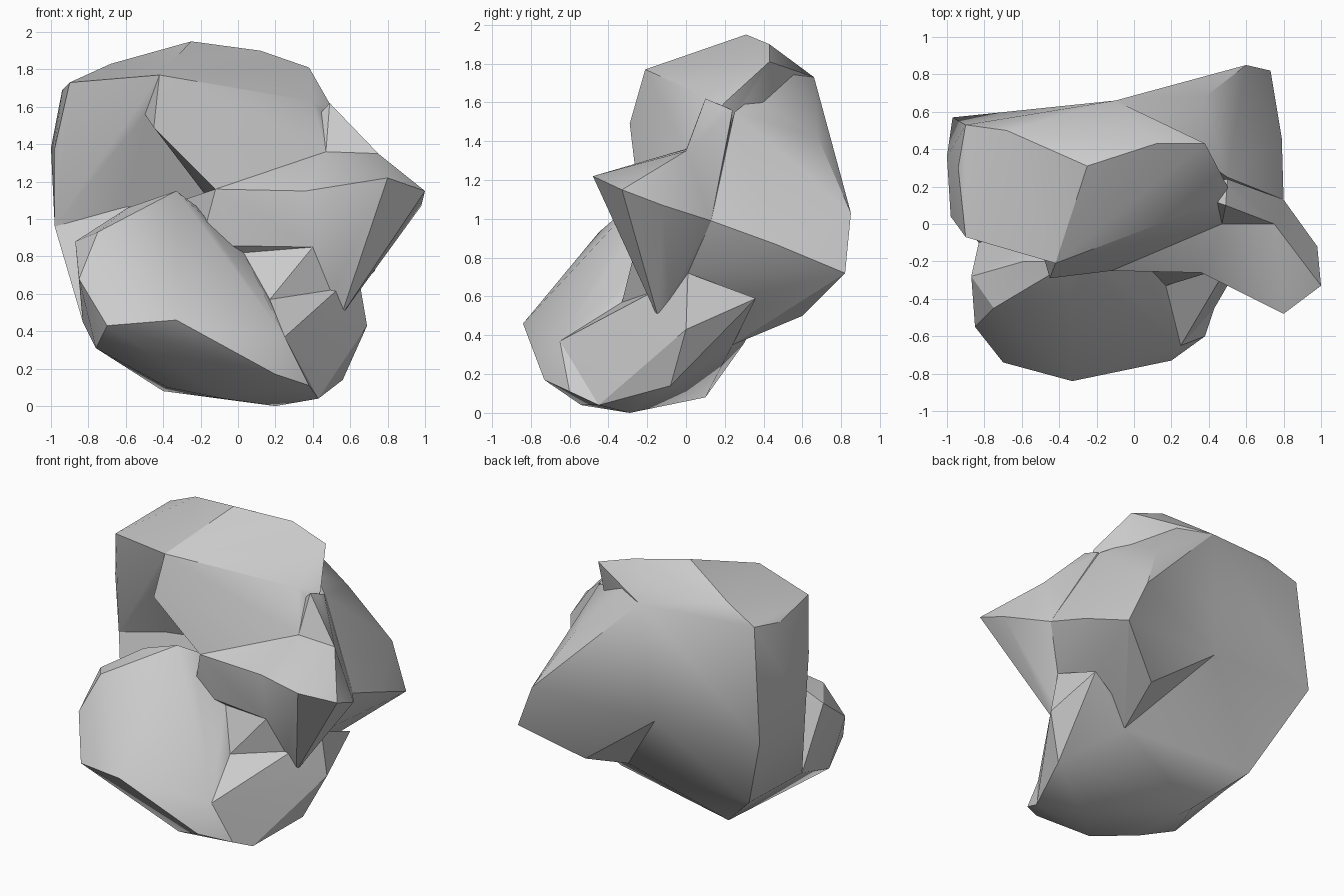
import bpy
import bmesh
from math import radians

# Remove the default object
default = bpy.data.objects.get("Cube")
if default:
    bpy.data.objects.remove(default, do_unlink=True)

# One plain stone colour
stone = bpy.data.materials.new("stone_grey")
stone.use_nodes = True
stone_colour = (0.6, 0.6, 0.6, 1)
stone.diffuse_color = stone_colour
stone.node_tree.nodes["Principled BSDF"].inputs["Base Color"].default_value = stone_colour


def faceted_lump(name, corners):
    """Create a chiselled convex lump of stone around its corner points."""
    mesh = bpy.data.meshes.new(name)
    lump = bpy.data.objects.new(name, mesh)
    bpy.context.scene.collection.objects.link(lump)
    bm = bmesh.new()
    for corner in corners:
        bm.verts.new(corner)
    hull = bmesh.ops.convex_hull(bm, input=bm.verts[:])
    loose = {v for v in hull["geom_interior"] + hull["geom_unused"]
             if isinstance(v, bmesh.types.BMVert)}
    bmesh.ops.delete(bm, geom=list(loose), context="VERTS")
    bmesh.ops.recalc_face_normals(bm, faces=bm.faces[:])
    bm.to_mesh(mesh)
    bm.free()
    mesh.materials.append(stone)
    return lump


def fuse(base, additions):
    """Merge overlapping lumps into the base and discard the separate pieces."""
    for addition in additions:
        joint = base.modifiers.new("join_" + addition.name, "BOOLEAN")
        joint.operation = "UNION"
        joint.solver = "EXACT"
        joint.object = addition
    bpy.context.view_layer.update()
    depsgraph = bpy.context.evaluated_depsgraph_get()
    fused = bpy.data.meshes.new_from_object(base.evaluated_get(depsgraph))
    base.modifiers.clear()
    base.data = fused
    for addition in additions:
        bpy.data.objects.remove(addition, do_unlink=True)


# Corners where neighbouring lumps meet
back_peak = (-.1, .66, 1.73)
left_peak = (-.68, .5, 1.83)
crown_corner = (-.42, -.21, 1.77)
brow_start = (-.12, -.25, 1.16)
brow_end = (.36, -.26, 1.15)
shoulder = (.47, 0, 1.36)
shoulder_tip = (.75, 0, 1.35)
armpit = (.56, .2, 1.24)
left_ledge = (-.97, .57, .95)
left_cheek = (-.98, .08, .96)
left_side = (-1, .36, 1.38)
left_hollow = (-.6, .08, 1.09)
elbow = (.8, .13, .99)
hip = (.64, .01, .72)
knee = (.55, -.14, .48)
belly = (.03, -.18, .82)
waist = (.4, -.26, .85)
pocket = (.17, -.33, .57)
back_dent = (-.17, .59, .9)
back_notch = (.28, .24, .35)
heel = (-.4, .1, .08)
underside = (.2, -.29, 0)
toe = (.43, -.45, .04)
toe_top = (.25, -.65, .37)
core = (0, .2, .9)

# Crown with a steep front
crown = faceted_lump("crown", [
    (-.25, .31, 1.95), (.12, .43, 1.9), (.38, .43, 1.81), left_peak, back_peak,
    crown_corner, (-.45, -.29, 1.49), brow_start, (.4, .1, 1.63),
    (.5, .2, 1.6), shoulder, core, (.3, .3, 1),
])

# Sloping brow and belly below the crown
brow = faceted_lump("brow", [
    brow_start, brow_end, shoulder, belly, waist, (-.2, -.2, .86),
    (-.3, .1, 1.1), (.3, .3, .9),
])

# Ridge from the crown down to the right shoulder
shoulder_ridge = faceted_lump("shoulder_ridge", [
    shoulder, shoulder_tip, armpit, (.49, .1, 1.62), (.5, .24, 1.56),
    (.2, .2, 1.3), elbow,
])

# Left wing above the side hollow
left_wing = faceted_lump("left_wing", [
    left_peak, back_peak, crown_corner, (-.9, .53, 1.73), (-.94, .3, 1.69),
    (-.9, -.07, 1.73), (-.58, -.13, 1.75), (-.6, -.07, 1.45),
    (-.98, .04, 1.38), left_side, left_cheek, left_ledge, left_hollow,
    back_dent, core,
])

# Rear body on the left
left_back = faceted_lump("left_back", [
    left_ledge, left_cheek, (-.85, .42, .69), (-.7, .3, .36), heel,
    left_hollow, (.3, .1, 1.1), back_notch, back_dent, (-.83, -.1, .45),
])

# Broad flank at the right rear
right_back = faceted_lump("right_back", [
    (.6, .85, 1.03), (.73, .82, .72), (.79, .46, .87), elbow, (.38, .68, 1.42),
    (.08, .54, 1.78), back_peak, (.36, .6, .5), back_notch, (.5, .25, 1.55),
    back_dent, core, hip,
])

# Pointed outcrop on the right
outcrop = faceted_lump("outcrop", [
    (.8, -.48, 1.22), (1, -.33, 1.15), (.98, -.12, 1.07), shoulder_tip,
    shoulder, brow_end, elbow, armpit, waist, knee, hip, core,
])

# Web of stone under the outcrop
web = faceted_lump("web", [
    pocket, waist, belly, knee, hip, back_notch, core, (0, 0, .5),
])

# Rounded lower mass leaning forward
lower_mass = faceted_lump("lower_mass", [
    (-.33, -.84, .46), (-.7, -.74, .43), (.2, -.73, .17), (.38, -.6, .11),
    toe, underside, (-.08, -.54, .04), (-.38, -.42, .1), (-.76, -.5, .31),
    (-.85, -.55, .68), (-.87, -.28, .88), (-.75, -.45, .93), (-.59, -.2, 1.06),
    (-.33, -.2, 1.15), belly, pocket, toe_top, heel, (-.83, -.1, .45), core,
])

# Jutting foot on the right
foot = faceted_lump("foot", [
    (.62, .36, .59), (.69, 0, .43), (.56, -.08, .14), knee, hip, back_notch,
    toe, toe_top, pocket, underside, heel,
])

# One solid boulder with crisp edges and soft facets
fuse(crown, [brow, shoulder_ridge, left_wing, left_back, right_back,
             outcrop, web, lower_mass, foot])
crown.name = "boulder"
crown.data.name = "boulder"
bpy.ops.object.select_all(action="DESELECT")
crown.select_set(True)
bpy.context.view_layer.objects.active = crown
bpy.ops.object.shade_smooth_by_angle(angle=radians(30))
